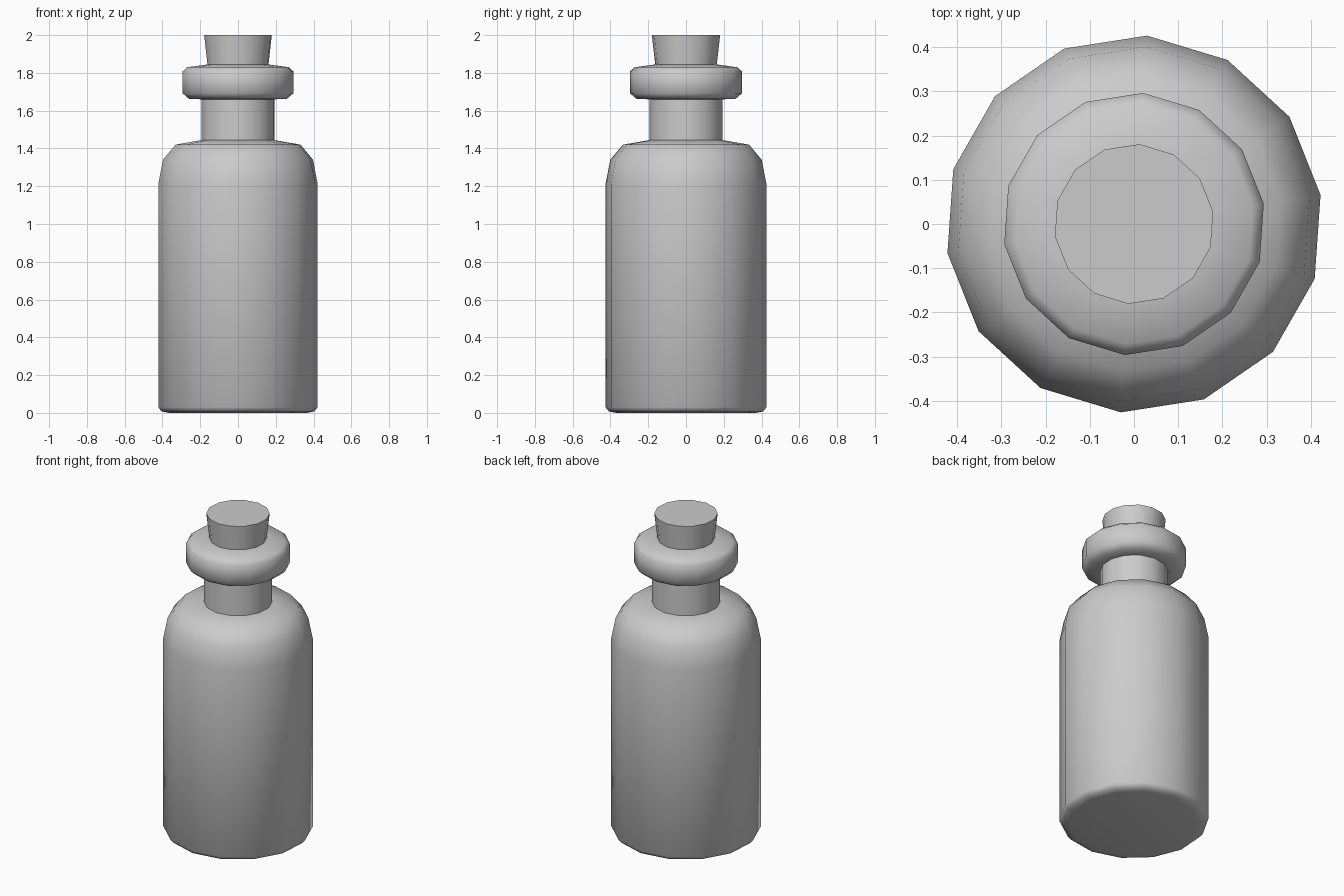
import bpy
import bmesh
import math

SIDES = 14
PHASE = math.radians(86)

cube = bpy.data.objects.get("Cube")
if cube:
    bpy.data.objects.remove(cube, do_unlink=True)

grey = bpy.data.materials.new("plain_grey")
grey.use_nodes = True
colour = (0.6, 0.6, 0.6, 1)
grey.diffuse_color = colour
grey.node_tree.nodes["Principled BSDF"].inputs["Base Color"].default_value = colour


def lathe(name, profile, sharp_angle):
    """Turn a (radius, height) profile into a closed, faceted solid."""
    bm = bmesh.new()
    rings = []
    for r, z in profile:
        angles = [PHASE + math.tau * i / SIDES for i in range(SIDES)]
        rings.append([bm.verts.new((r * math.cos(a), r * math.sin(a), z)) for a in angles])
    for low, high in zip(rings, rings[1:]):
        for i in range(SIDES):
            j = (i + 1) % SIDES
            bm.faces.new((low[i], low[j], high[j], high[i]))
    bm.faces.new(rings[0][::-1])
    bm.faces.new(rings[-1])
    mesh = bpy.data.meshes.new(name)
    bm.to_mesh(mesh)
    bm.free()
    mesh.materials.append(grey)
    obj = bpy.data.objects.new(name, mesh)
    bpy.context.collection.objects.link(obj)
    bpy.ops.object.select_all(action="DESELECT")
    obj.select_set(True)
    bpy.context.view_layer.objects.active = obj
    bpy.ops.object.shade_smooth_by_angle(angle=math.radians(sharp_angle))
    return obj


# Body with a small bottom bevel and rounded shoulder
lathe("bottle_body", [(0.37, 0), (0.41, 0.008), (0.427, 0.03), (0.427, 1.21),
                      (0.402, 1.34), (0.335, 1.42), (0.19, 1.445)], 65)

# Straight neck
lathe("bottle_neck", [(0.195, 1.43), (0.195, 1.67)], 40)

# Bevelled collar around the mouth
lathe("bottle_lip", [(0.19, 1.66), (0.262, 1.662), (0.297, 1.692), (0.297, 1.808),
                     (0.272, 1.83), (0.16, 1.845)], 65)

# Tapered stopper
lathe("cork", [(0.162, 1.83), (0.181, 2.0)], 40)
